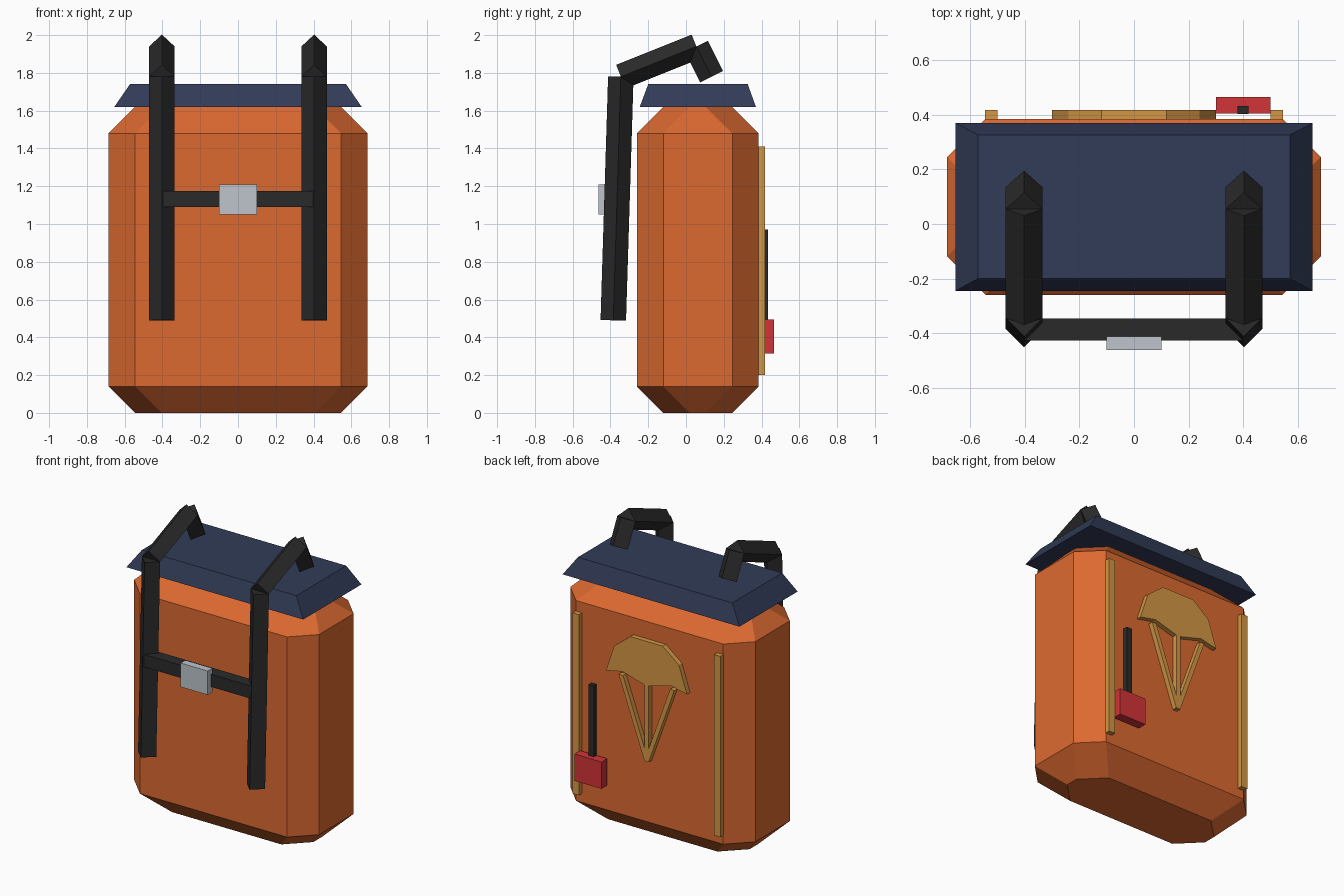
import bpy, bmesh
from math import sqrt
from mathutils import Vector

cube = bpy.data.objects.get("Cube")
if cube:
    bpy.data.objects.remove(cube, do_unlink=True)


def material(name, rgb):
    m = bpy.data.materials.new(name)
    m.use_nodes = True
    m.diffuse_color = (*rgb, 1)
    m.node_tree.nodes["Principled BSDF"].inputs["Base Color"].default_value = (*rgb, 1)
    return m


ORANGE = material("orange canvas", (0.72, 0.142, 0.03))
NAVY = material("navy canvas", (0.032, 0.045, 0.098))
BLACK = material("black webbing", (0.023, 0.023, 0.023))
GOLD = material("gold trim", (0.66, 0.31, 0.06))
SILVER = material("silver metal", (0.51, 0.56, 0.60))
RED = material("red handle", (0.65, 0.034, 0.038))


def loft(name, rings, mat):
    """Closed solid skinned through rings that share a point count."""
    bm = bmesh.new()
    loops = [[bm.verts.new(p) for p in ring] for ring in rings]
    for a, b in zip(loops, loops[1:]):
        for i in range(len(a)):
            j = (i + 1) % len(a)
            bm.faces.new((a[i], a[j], b[j], b[i]))
    bm.faces.new(loops[0])
    bm.faces.new(loops[-1])
    bmesh.ops.recalc_face_normals(bm, faces=bm.faces)
    mesh = bpy.data.meshes.new(name)
    bm.to_mesh(mesh)
    bm.free()
    mesh.materials.append(mat)
    obj = bpy.data.objects.new(name, mesh)
    bpy.context.collection.objects.link(obj)
    return obj


def rect(x0, x1, y0, y1, z):
    return [(x0, y0, z), (x1, y0, z), (x1, y1, z), (x0, y1, z)]


def box(name, x, y, z, mat):
    return loft(name, [rect(*x, *y, z[0]), rect(*x, *y, z[1])], mat)


def plate(name, outline, y, mat):
    """Outline in x and z, given thickness along y."""
    return loft(name, [[(px, d, pz) for px, pz in outline] for d in y], mat)


def octagon(hx, hy, cut, cy, z):
    quarter = [(hx, hy - cut), (hx - cut, hy)]
    pts = quarter + [(-x, y) for x, y in quarter[::-1]]
    pts += [(-x, -y) for x, y in pts]
    return [(x, y + cy, z) for x, y in pts]


# Pack body with chamfered edges
HX, HY, CUT, CY, TOP = 0.685, 0.3225, 0.14, 0.0625, 1.62
loft("pack_body", [octagon(HX - CUT, HY - CUT, CUT, CY, 0),
                   octagon(HX, HY, CUT, CY, CUT),
                   octagon(HX, HY, CUT, CY, TOP - CUT),
                   octagon(HX - CUT, HY - CUT, CUT, CY, TOP)], ORANGE)

# Sloped top flap
loft("top_flap", [rect(-0.655, 0.655, -0.245, 0.37, TOP),
                  rect(-0.572, 0.572, -0.2, 0.327, 1.74)], NAVY)

# Shoulder straps: diamond section bars along a bent path
R = 0.0675
PATH = [(-0.385, 0.49), (-0.345, 1.78), (0.055, 1.94), (0.135, 1.78)]
for side, sx in (("left", 0.403), ("right", -0.403)):
    for part, a, b in zip(("lower", "upper", "end"), PATH, PATH[1:]):
        p, q = Vector((sx, *a)), Vector((sx, *b))
        across = Vector((R, 0, 0))
        out = (q - p).normalized().cross(across)
        rings = [[c + across, c + out, c - across, c - out] for c in (p, q)]
        loft(f"{side}_strap_{part}", rings, BLACK)

# Chest strap and buckle
box("chest_strap", (-0.403, 0.403), (-0.427, -0.347), (1.09, 1.175), BLACK)
box("chest_buckle", (-0.1, 0.1), (-0.463, -0.413), (1.05, 1.21), SILVER)

# Back trim strips
TRIM = (0.38, 0.418)
box("left_trim", (0.5, 0.547), TRIM, (0.2, 1.41), GOLD)
box("right_trim", (-0.547, -0.5), TRIM, (0.2, 1.41), GOLD)

# Canopy emblem: faceted dome over a scalloped hem
CR, CZ = 0.3, 1.09
dome = [(x, CZ + sqrt(max(0, CR * CR - x * x))) for x in (0.3, 0.24, 0.12, -0.12, -0.24, -0.3)]
hem = [(-0.18, 1.115), (0, 1.065), (0.18, 1.115)]
plate("emblem_canopy", dome + hem, TRIM, GOLD)

# Emblem lines meeting below the canopy
W, APEX = 0.016, 0.56
for name, x, z in (("left", 0.19, 1.09), ("middle", 0, 1.08), ("right", -0.19, 1.09)):
    plate(f"emblem_line_{name}", [(x - W, z), (x + W, z), (W, APEX), (-W, APEX)], TRIM, GOLD)

# Pull cord and handle
box("pull_cord", (0.38, 0.42), (0.403, 0.433), (0.48, 0.97), BLACK)
box("pull_handle", (0.3, 0.5), (0.405, 0.465), (0.315, 0.495), RED)
